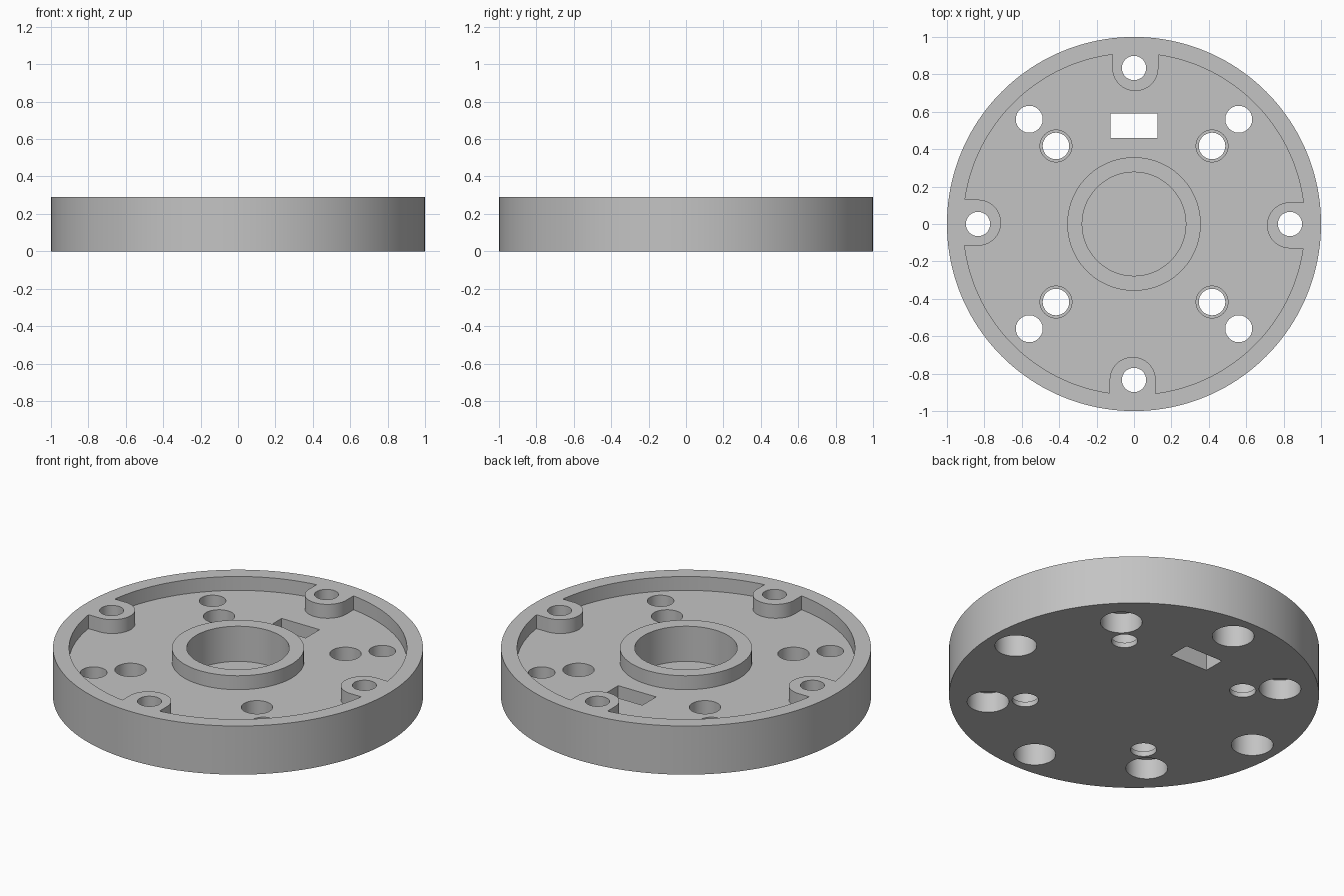
import bpy, bmesh
from math import sin, cos, pi
from mathutils import Matrix

cube = bpy.data.objects.get("Cube")
if cube:
    bpy.data.objects.remove(cube, do_unlink=True)

HEIGHT, FLOOR, ABOVE, BELOW = 0.29, 0.207, 0.4, -0.1

grey = bpy.data.materials.new("machined grey")
grey.use_nodes = True
COLOUR = (0.55, 0.55, 0.55, 1)
grey.diffuse_color = COLOUR
grey.node_tree.nodes["Principled BSDF"].inputs["Base Color"].default_value = COLOUR


def prism(name, outline, z0, z1):
    """Extrude a closed outline from z0 up to z1."""
    bm = bmesh.new()
    base = bm.faces.new([bm.verts.new((x, y, z0)) for x, y in outline])
    top = bmesh.ops.extrude_face_region(bm, geom=[base])["geom"]
    bmesh.ops.translate(bm, vec=(0, 0, z1 - z0),
                        verts=[v for v in top if isinstance(v, bmesh.types.BMVert)])
    bmesh.ops.recalc_face_normals(bm, faces=bm.faces)
    mesh = bpy.data.meshes.new(name)
    bm.to_mesh(mesh)
    bm.free()
    ob = bpy.data.objects.new(name, mesh)
    ob.hide_render = True
    bpy.context.collection.objects.link(ob)
    return ob


def cylinder(name, r, z0, z1, x=0, y=0, sides=48):
    ring = [(x + r * cos(2 * pi * i / sides), y + r * sin(2 * pi * i / sides))
            for i in range(sides)]
    return prism(name, ring, z0, z1)


def cut(target, tool):
    """Subtract the tool from the target, then discard the tool."""
    mod = target.modifiers.new("cut", 'BOOLEAN')
    mod.operation, mod.solver, mod.object = 'DIFFERENCE', 'EXACT', tool
    bpy.context.view_layer.objects.active = target
    bpy.ops.object.modifier_apply(modifier=mod.name)
    bpy.data.objects.remove(tool, do_unlink=True)


# Solid disc that becomes the flange
flange = cylinder("flange_plate", 1, 0, HEIGHT, sides=160)
flange.hide_render = False

# Recess cutter, which leaves the hub and the four screw bosses standing
recess = cylinder("recess_cutter", 0.913, FLOOR, ABOVE, sides=160)
cut(recess, cylinder("hub", 0.357, BELOW, ABOVE + 0.1, sides=96))
BOSS_R, BOSS_Y, BOSS_X = 0.123, 0.834, 0.007
arc = [(BOSS_X + BOSS_R * cos(pi + pi * i / 32), BOSS_Y + BOSS_R * sin(pi + pi * i / 32))
       for i in range(33)]
boss_outline = arc + [(BOSS_X + BOSS_R, 1.1), (BOSS_X - BOSS_R, 1.1)]
for k in range(4):
    boss = prism("screw_boss", boss_outline, BELOW, ABOVE + 0.1)
    boss.data.transform(Matrix.Rotation(k * pi / 2, 4, 'Z'))
    cut(recess, boss)
cut(flange, recess)

# Blind centre bore
cut(flange, cylinder("bore", 0.277, 0.08, ABOVE, sides=96))

# Rectangular slot
cut(flange, prism("slot", [(-0.125, 0.46), (0.125, 0.46), (0.125, 0.59), (-0.125, 0.59)],
                  BELOW, ABOVE))

# Stepped holes: distance from centre, start angle, then (radius, from, to) steps
HOLES = [
    (0.834, 0, [(0.065, BELOW, ABOVE), (0.113, BELOW, 0.2)]),
    (0.792, pi / 4, [(0.072, BELOW, ABOVE), (0.113, BELOW, 0.12)]),
    (0.59, pi / 4, [(0.071, BELOW, ABOVE), (0.085, 0.03, ABOVE)]),
]
for distance, start, steps in HOLES:
    for k in range(4):
        a = start + k * pi / 2
        for r, z0, z1 in steps:
            cut(flange, cylinder("hole", r, z0, z1, distance * cos(a), distance * sin(a)))

# Single colour, smooth walls with sharp rims
flange.data.materials.clear()
flange.data.materials.append(grey)
for face in flange.data.polygons:
    face.material_index = 0
bpy.ops.object.select_all(action='DESELECT')
flange.select_set(True)
bpy.context.view_layer.objects.active = flange
bpy.ops.object.shade_smooth_by_angle(angle=pi / 6)
